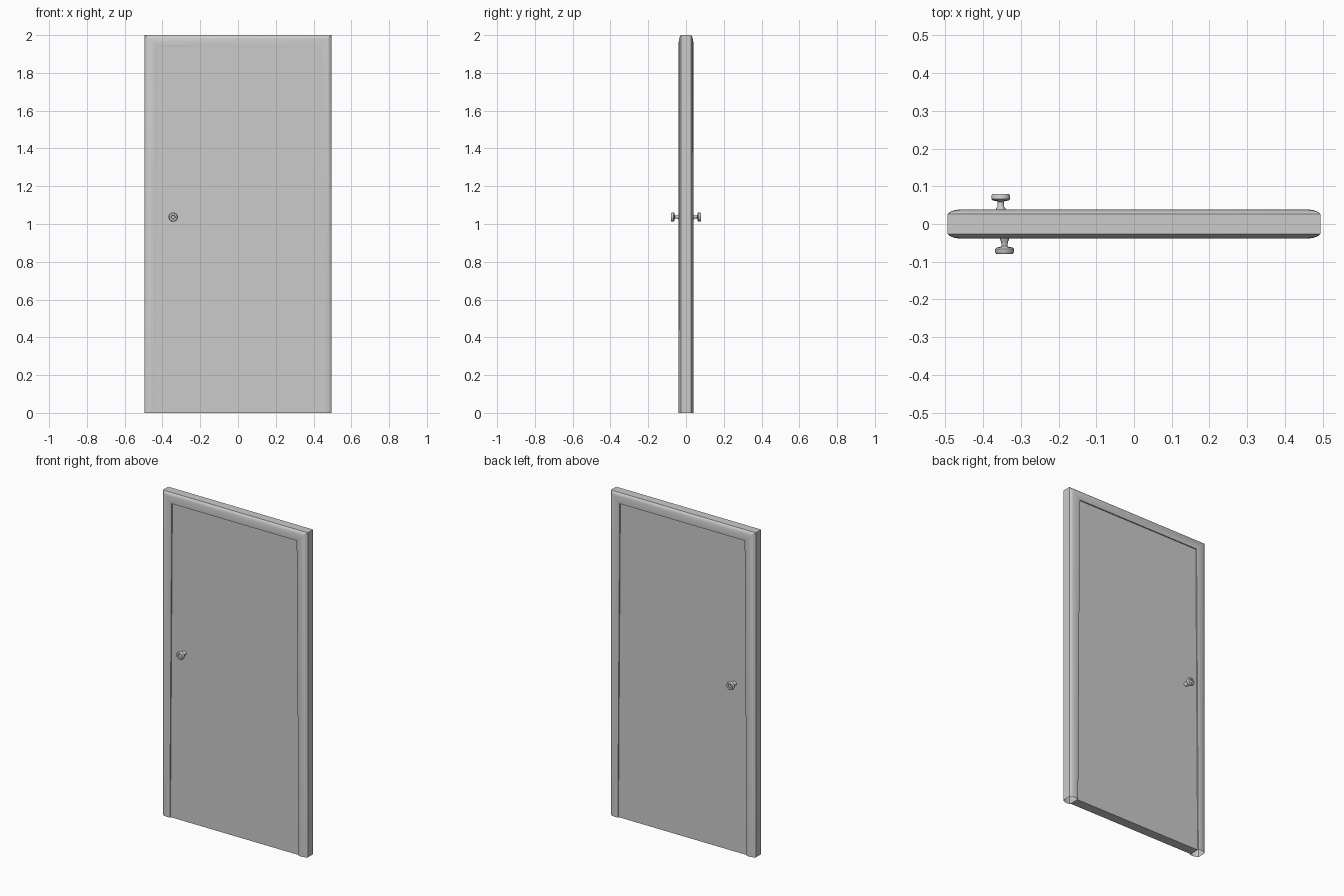
import bpy, bmesh, math

if "Cube" in bpy.data.objects:
    bpy.data.objects.remove(bpy.data.objects["Cube"])


def finish(name, bm, angle=25):
    bmesh.ops.recalc_face_normals(bm, faces=bm.faces)
    me = bpy.data.meshes.new(name)
    bm.to_mesh(me)
    bm.free()
    ob = bpy.data.objects.new(name, me)
    bpy.context.collection.objects.link(ob)
    bpy.ops.object.select_all(action='DESELECT')
    ob.select_set(True)
    bpy.context.view_layer.objects.active = ob
    bpy.ops.object.shade_smooth_by_angle(angle=math.radians(angle))
    return ob


# Door frame: rounded moulding swept up, across and down with mitred corners
half = [(0.0, 0.037), (0.2, 0.039), (0.45, 0.0385), (0.7, 0.036), (0.88, 0.032), (1.0, 0.026)]
profile = [(t, -y) for t, y in half] + [(t, y) for t, y in reversed(half)]
inner = [(-0.439, 0), (-0.426, 1.937), (0.426, 1.937), (0.439, 0)]
outer = [(-0.494, 0), (-0.494, 2), (0.494, 2), (0.494, 0)]

bm = bmesh.new()
rings = []
for (ix, iz), (ox, oz) in zip(inner, outer):
    rings.append([bm.verts.new((ix + (ox - ix) * t, y, iz + (oz - iz) * t)) for t, y in profile])
n = len(profile)
for a, b in zip(rings, rings[1:]):
    for i in range(n):
        j = (i + 1) % n
        bm.faces.new((a[i], a[j], b[j], b[i]))
finish("door_frame", bm)

# Door panel: slab filling the slightly tapered opening
bm = bmesh.new()
front = [bm.verts.new((x, -0.03, z)) for x, z in inner]
slab = bmesh.ops.extrude_face_region(bm, geom=[bm.faces.new(front)])
for v in slab["geom"]:
    if isinstance(v, bmesh.types.BMVert):
        v.co.y = 0.03
finish("door_panel", bm)


# Door knobs: lathed neck and flat round grip, dimpled in the centre
def knob(name, x, side, segs=16):
    prof = [(0.013, 0.030), (0.012, 0.042), (0.009, 0.046), (0.008, 0.058),
            (0.011, 0.061), (0.021, 0.062), (0.025, 0.066), (0.025, 0.075),
            (0.021, 0.080), (0.012, 0.080), (0.009, 0.077)]
    bm = bmesh.new()
    rings = []
    for r, d in prof:
        rings.append([bm.verts.new((x + r * math.cos(k * math.tau / segs), side * d,
                                    1.037 + r * math.sin(k * math.tau / segs)))
                      for k in range(segs)])
    for a, b in zip(rings, rings[1:]):
        for k in range(segs):
            m = (k + 1) % segs
            bm.faces.new((a[k], a[m], b[m], b[k]))
    bm.faces.new(rings[0])
    bm.faces.new(rings[-1])
    finish(name, bm, 40)


knob("front_knob", -0.343, -1)
knob("back_knob", -0.353, 1)
